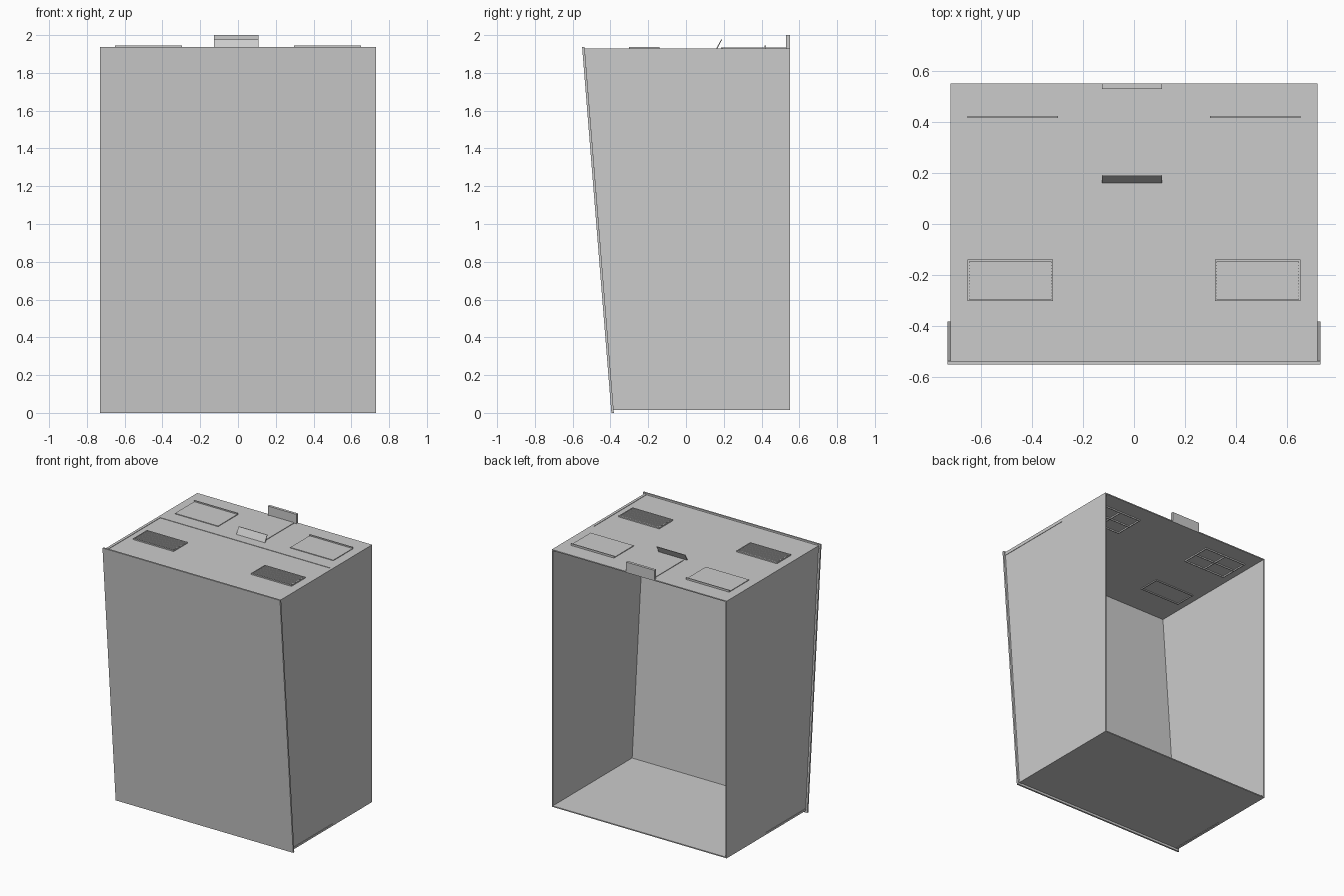
import bpy, bmesh
from mathutils import Vector

if "Cube" in bpy.data.objects:
    bpy.data.objects.remove(bpy.data.objects["Cube"])


def prism(name, pts, axis, lo, hi):
    """Extrude a flat outline along an axis (x: pts are y,z; y: x,z; z: x,y)."""
    def place(p, d):
        return {'x': (d, p[0], p[1]), 'y': (p[0], d, p[1]), 'z': (p[0], p[1], d)}[axis]
    bm = bmesh.new()
    face = bm.faces.new([bm.verts.new(place(p, lo)) for p in pts])
    ext = bmesh.ops.extrude_face_region(bm, geom=[face])
    step = Vector(place((0, 0), hi - lo))
    bmesh.ops.translate(bm, vec=step, verts=[v for v in ext['geom'] if isinstance(v, bmesh.types.BMVert)])
    bmesh.ops.recalc_face_normals(bm, faces=bm.faces)
    me = bpy.data.meshes.new(name)
    bm.to_mesh(me)
    bm.free()
    ob = bpy.data.objects.new(name, me)
    bpy.context.collection.objects.link(ob)
    return ob


def box(name, x0, x1, y0, y1, z0, z1):
    return prism(name, [(x0, y0), (x1, y0), (x1, y1), (x0, y1)], 'z', z0, z1)


W, BACK, STEP = 0.72, 0.55, 0.085
Z0, Z1 = 0.015, 1.93


def front_y(z):
    """Depth of the inner side of the leaning front at height z."""
    return -0.382 - 0.155 * z / 1.94


def side_outline(za, zb, y1, y0=None):
    a = front_y(za) if y0 is None else y0
    b = front_y(zb) if y0 is None else y0
    return [(a, za), (y1, za), (y1, zb), (b, zb)]


# Leaning front panel
prism('front_panel', [(-0.395, 0), (-0.382, 0), (-0.537, 1.938), (-0.55, 1.938)], 'x', -0.731, 0.731)

# Side walls: thin sheet with a shallow recess in the front half
for s, side in ((-1, 'left'), (1, 'right')):
    lo, mid, hi = s * 0.712, s * 0.717, s * W
    prism(side + '_wall', side_outline(Z0, Z1, BACK), 'x', lo, mid)
    prism(side + '_wall_rear', side_outline(Z0, Z1, BACK, STEP), 'x', mid, hi)
    prism(side + '_wall_top_rim', side_outline(1.905, Z1, STEP), 'x', mid, hi)
    prism(side + '_wall_bottom_rim', side_outline(Z0, 0.03, STEP), 'x', mid, hi)

# Top and floor sheets with the same shallow recess
for name, z, d in (('top', Z1, -1), ('floor', Z0, 1)):
    yf, mid = front_y(z), z + d * 0.003
    box(name + '_sheet', -W, W, yf, BACK, mid + d * 0.005, mid)
    box(name + '_rear_step', -W, W, STEP, BACK, mid, z)
    for s in (-1, 1):
        box(name + '_side_rim', s * 0.70, s * W, yf, STEP, mid, z)

for s in (-1, 1):
    # Rear pads with a raised lip, and a ribbed frame below
    box('rear_pad', s * 0.297, s * 0.652, 0.19, 0.423, Z1, Z1 + 0.005)
    box('rear_pad_lip', s * 0.297, s * 0.652, 0.416, 0.423, Z1, Z1 + 0.014)
    for x in (0.30, 0.472, 0.645):
        box('pad_rib_long', s * x, s * (x + 0.006), 0.19, 0.423, 1.912, 1.922)
    for y in (0.19, 0.303, 0.417):
        box('pad_rib_cross', s * 0.30, s * 0.651, y, y + 0.006, 1.912, 1.922)

    # Front vents: frame and fine slats
    for y in (-0.302, -0.146):
        box('vent_frame_long', s * 0.318, s * 0.652, y, y + 0.007, 1.914, 1.936)
    for x in (0.318, 0.645):
        box('vent_frame_end', s * x, s * (x + 0.007), -0.295, -0.146, 1.914, 1.936)
    for i in range(12):
        y = -0.292 + i * 0.012
        box('vent_slat', s * 0.325, s * 0.645, y, y + 0.007, 1.926, 1.932)

# Bracket on top: base strip, upright back plate, tilted front flap
box('bracket_base', -0.11, 0.092, 0.185, 0.53, Z1, Z1 + 0.004)
box('bracket_back', -0.126, 0.109, 0.53, BACK, 1.926, 2.0)
prism('bracket_flap', [(0.16, 1.93), (0.167, 1.93), (0.192, 1.978), (0.187, 1.978)], 'x', -0.126, 0.109)
